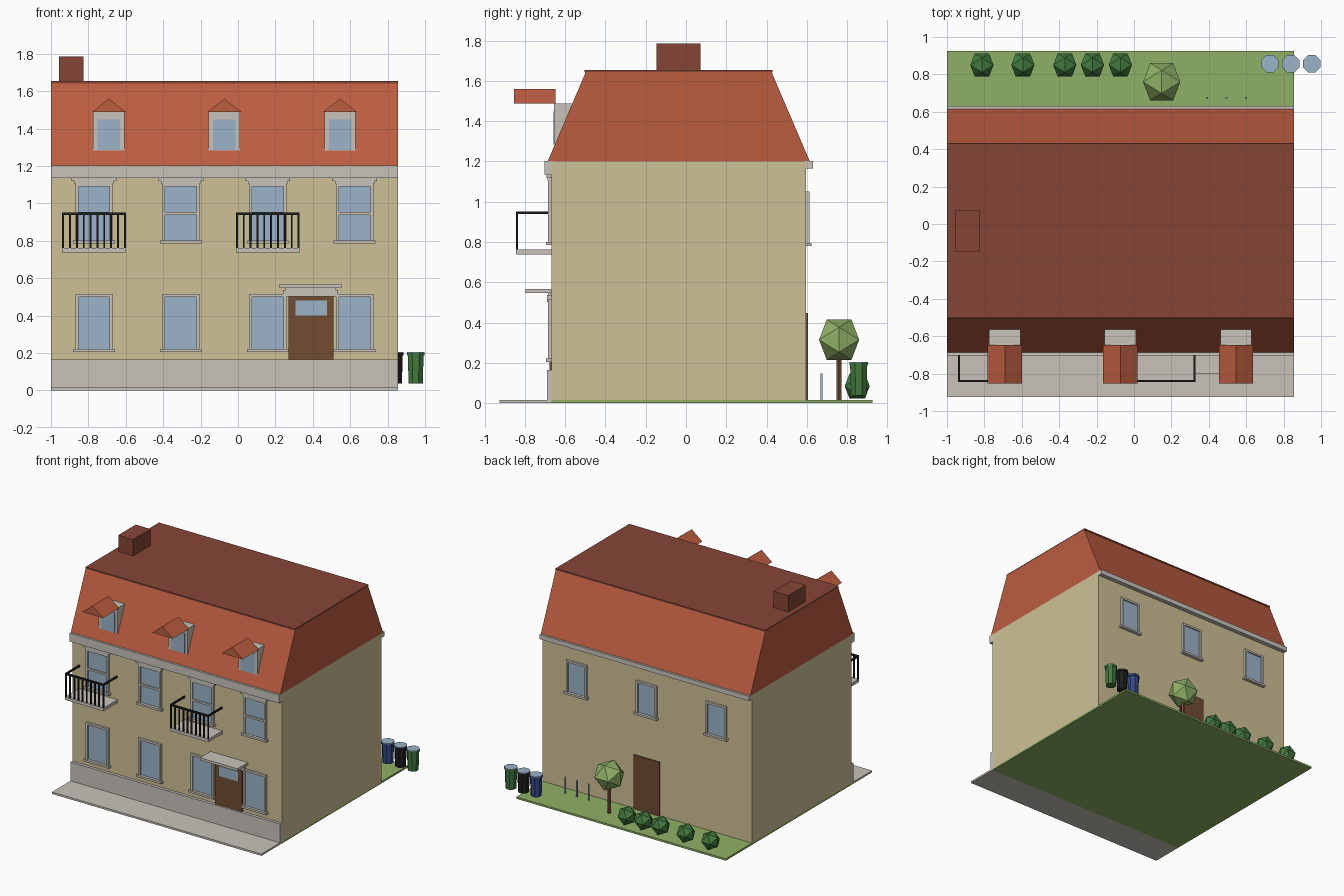
import bpy, bmesh, math
from mathutils import Matrix

if "Cube" in bpy.data.objects:
    bpy.data.objects.remove(bpy.data.objects["Cube"])


def material(name, code):
    m = bpy.data.materials.new(name)
    rgb = [int(code[i:i + 2], 16) / 255 for i in (0, 2, 4)]
    col = [c / 12.92 if c < 0.04 else ((c + 0.055) / 1.055) ** 2.4 for c in rgb] + [1]
    m.use_nodes = True
    m.diffuse_color = col
    m.node_tree.nodes["Principled BSDF"].inputs["Base Color"].default_value = col
    return m


WALL = material("cream_wall", "CEC196")
STONE = material("pale_stone", "C9C4BB")
TILE = material("orange_tile", "BC5D40")
DARK = material("dark_red_roof", "864536")
GLASS = material("window_glass", "9CB3C8")
WOOD = material("brown_wood", "724C32")
BLACK = material("black_iron", "1E1E1E")
GRASS = material("grass_green", "8FB066")
LEAF = material("dark_green", "42793F")
BLUE = material("bin_blue", "354A85")


def finish(name, bm, mat):
    bmesh.ops.recalc_face_normals(bm, faces=bm.faces[:])
    me = bpy.data.meshes.new(name)
    bm.to_mesh(me)
    bm.free()
    me.materials.append(mat)
    ob = bpy.data.objects.new(name, me)
    bpy.context.scene.collection.objects.link(ob)
    return ob


def boxes(name, mat, *spans):
    """One object from boxes given as (x0, x1, y0, y1, z0, z1)."""
    bm = bmesh.new()
    for x0, x1, y0, y1, z0, z1 in spans:
        mid = Matrix.Translation(((x0 + x1) / 2, (y0 + y1) / 2, (z0 + z1) / 2))
        size = Matrix.Diagonal((abs(x1 - x0), abs(y1 - y0), abs(z1 - z0), 1))
        bmesh.ops.create_cube(bm, size=1, matrix=mid @ size)
    return finish(name, bm, mat)


def prism(name, mat, profile, direction):
    """Extrude a closed outline along a direction."""
    bm = bmesh.new()
    face = bm.faces.new([bm.verts.new(p) for p in profile])
    new = bmesh.ops.extrude_face_region(bm, geom=[face])["geom"]
    bmesh.ops.translate(bm, vec=direction,
                        verts=[v for v in new if isinstance(v, bmesh.types.BMVert)])
    return finish(name, bm, mat)


def tube(name, mat, x, y, z0, z1, r0, r1, sides=8):
    bm = bmesh.new()
    turn = Matrix.Rotation(math.pi / sides, 4, 'Z')
    bmesh.ops.create_cone(bm, cap_ends=True, segments=sides, radius1=r0, radius2=r1, depth=z1 - z0,
                          matrix=Matrix.Translation((x, y, (z0 + z1) / 2)) @ turn)
    return finish(name, bm, mat)


def foliage(name, mat, x, y, z, r):
    bm = bmesh.new()
    tilt = Matrix.Rotation(math.pi / 2, 4, 'Z') @ Matrix.Rotation(math.radians(-31.72), 4, 'Y')
    bmesh.ops.create_icosphere(bm, subdivisions=1, radius=r,
                               matrix=Matrix.Translation((x, y, z)) @ tilt)
    return finish(name, bm, mat)


LEFT, RIGHT = -1.0, 0.855
FRONT, BACK = -0.667, 0.595
MID = (LEFT + RIGHT) / 2


def window(name, x, wall, out, z0, z1, half, crown=False):
    """Framed window on a wall; out is the sign of the outward y direction."""
    def y(d):
        return wall + out * d
    b = 0.016
    deep = (y(-0.01), y(0.017))
    parts = [(x - half, x - half + b, *deep, z0, z1), (x + half - b, x + half, *deep, z0, z1),
             (x - half, x + half, *deep, z1 - b, z1),
             (x - half - 0.012, x + half + 0.012, y(-0.01), y(0.028), z0, z0 + b)]
    if crown:
        parts += [(x - half, x + half, *deep, 0.938, 0.953),
                  (x - 0.105, x + 0.105, y(-0.01), y(0.02), z1, z1 + 0.014),
                  (x - 0.12, x + 0.12, y(-0.01), y(0.026), z1 + 0.014, z1 + 0.03)]
    boxes(name + "_frame", STONE, *parts)
    boxes(name + "_glass", GLASS, (x - half + b, x + half - b, y(0.001), y(0.006), z0 + b, z1 - b))


# Ground
boxes("pavement", STONE, (LEFT, RIGHT, -0.925, FRONT, 0, 0.015))
boxes("lawn", GRASS, (LEFT, RIGHT, FRONT, 0.925, 0, 0.015))

# House body
boxes("house_walls", WALL, (LEFT, RIGHT, FRONT, BACK, 0.01, 1.2))
boxes("plinth", STONE, (LEFT, RIGHT, -0.69, FRONT + 0.01, 0.01, 0.165))
boxes("front_cornice", STONE, (LEFT, RIGHT, -0.703, FRONT + 0.01, 1.135, 1.202))
boxes("back_cornice", STONE, (LEFT, RIGHT, BACK - 0.01, 0.63, 1.165, 1.202))

# Roof and chimney
outline = [(-0.687, 1.2), (0.615, 1.2), (0.425, 1.643), (-0.498, 1.643)]
prism("mansard_roof", TILE, [(LEFT, y, z) for y, z in outline], (RIGHT - LEFT, 0, 0))
boxes("roof_cap", DARK, (LEFT, RIGHT, -0.503, 0.43, 1.642, 1.654))
boxes("chimney", DARK, (-0.957, -0.825, -0.147, 0.073, 1.64, 1.785))

# Front windows and balconies
for i in range(4):
    x = -0.77 + i * 0.4645
    window(f"lower_window_{i + 1}", x, FRONT, -1, 0.205, 0.515, 0.1)
    window(f"upper_window_{i + 1}", x, FRONT, -1, 0.785, 1.105, 0.1, crown=True)
    if i % 2 == 0:
        a, b = x - 0.17, x + 0.17
        boxes(f"balcony_floor_{i}", STONE, (a, b, -0.845, FRONT, 0.738, 0.762))
        rails = [(a, b, -0.845, -0.833, 0.938, 0.952)]
        rails += [(s, s + 0.01, -0.845, FRONT, 0.938, 0.952) for s in (a, b - 0.01)]
        step = (b - a - 0.01) / 9
        rails += [(a + k * step, a + k * step + 0.01, -0.844, -0.834, 0.76, 0.94)
                  for k in range(10)]
        boxes(f"balcony_railing_{i}", BLACK, *rails)

# Front door with canopy
boxes("front_door", WOOD, (0.27, 0.51, -0.677, FRONT, 0.165, 0.505))
boxes("front_door_glass", GLASS, (0.307, 0.475, -0.681, -0.676, 0.4, 0.48))
boxes("door_lintel", STONE, (0.24, 0.535, -0.69, FRONT, 0.502, 0.537),
      (0.255, 0.52, -0.685, FRONT, 0.535, 0.55))
boxes("door_canopy", STONE, (0.223, 0.554, -0.798, FRONT, 0.548, 0.568))

# Dormers and back windows share one spacing
for i in range(3):
    x = MID + (i - 1) * 0.618
    boxes(f"dormer_{i + 1}", STONE, (x - 0.084, x + 0.084, -0.655, -0.56, 1.283, 1.488))
    boxes(f"dormer_glass_{i + 1}", GLASS, (x - 0.06, x + 0.06, -0.659, -0.652, 1.285, 1.447))
    prism(f"dormer_roof_{i + 1}", TILE,
          [(x - 0.092, -0.853, 1.487), (x + 0.092, -0.853, 1.487), (x, -0.853, 1.56)],
          (0, 0.205, 0))
    window(f"back_window_{i + 1}", x, BACK, 1, 0.78, 1.05, 0.09)

# Back door
boxes("back_door", WOOD, (MID - 0.115, MID + 0.115, BACK - 0.01, BACK + 0.01, 0.015, 0.447))

# Garden
tube("tree_trunk", WOOD, 0.148, 0.76, 0.01, 0.25, 0.015, 0.015, 6)
foliage("tree_crown", GRASS, 0.148, 0.76, 0.315, 0.117)
for i, x in enumerate((-0.813, -0.594, -0.37, -0.222, -0.073)):
    foliage(f"bush_{i + 1}", LEAF, x, 0.85, 0.085, 0.073)
for i in range(3):
    x = 0.39 + i * 0.104
    boxes(f"garden_post_{i + 1}", GLASS, (x - 0.005, x + 0.005, 0.668, 0.678, 0.01, 0.147))

# Waste bins
for i, mat in enumerate((BLUE, BLACK, LEAF)):
    x = 0.727 + i * 0.1115
    tube(f"bin_{i + 1}", mat, x, 0.857, 0.037, 0.198, 0.041, 0.046)
    tube(f"bin_rim_{i + 1}", mat, x, 0.857, 0.186, 0.2, 0.05, 0.05)
    tube(f"bin_lid_{i + 1}", GLASS, x, 0.857, 0.199, 0.205, 0.05, 0.05)
